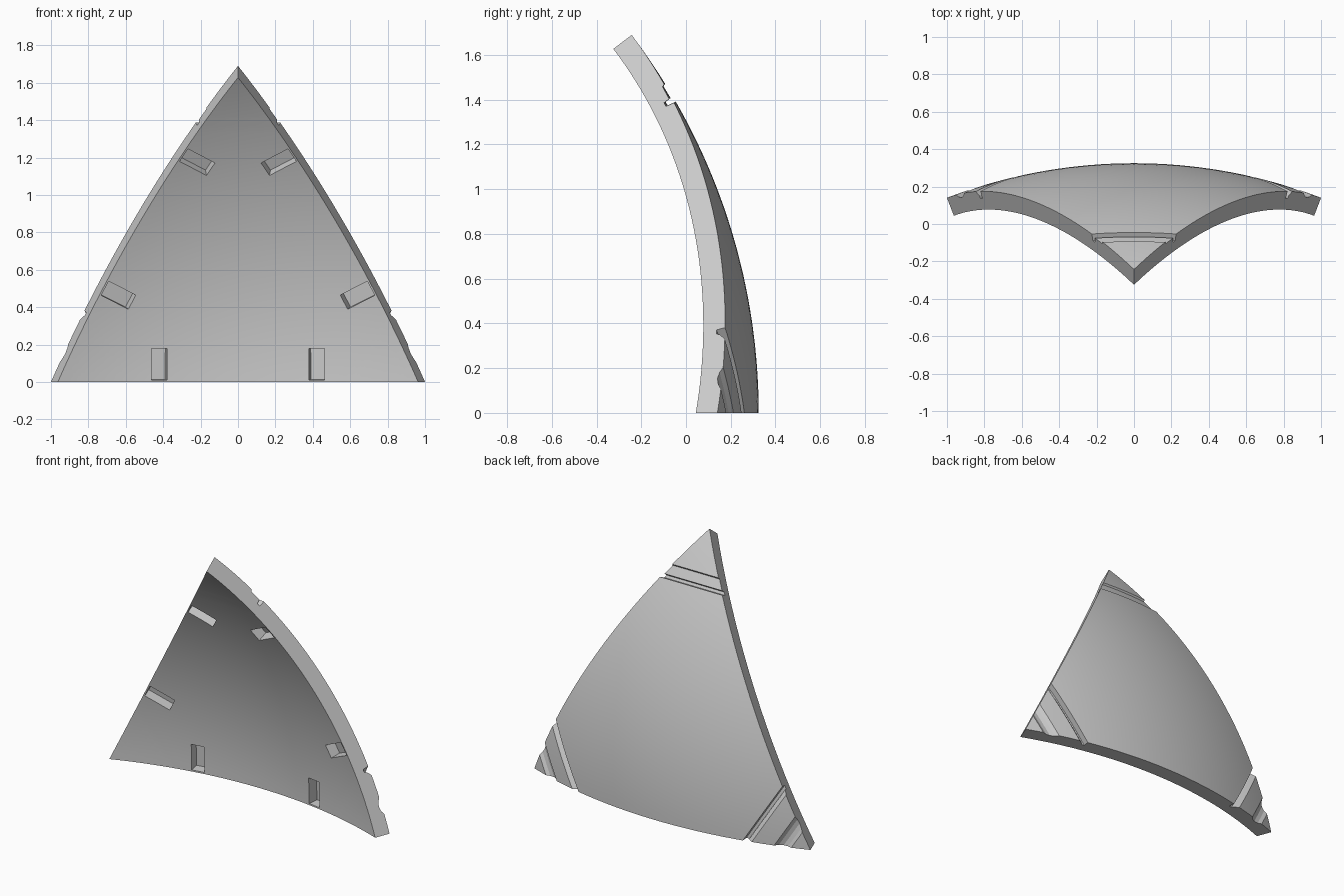
import bpy, bmesh, math
from mathutils import Vector, Matrix

cube = bpy.data.objects.get("Cube")
if cube:
    bpy.data.objects.remove(cube, do_unlink=True)

R = 2.798            # outer sphere radius
THICK = 0.103        # shell thickness
CENTRE = Vector((0, -2.473, 0))
RISE = math.radians(37.15)
HALF = math.asin(1 / R)

# Corner directions of the spherical triangle, seen from the sphere centre
left = Vector((math.sin(HALF), math.cos(HALF), 0))
right = Vector((-left.x, left.y, 0))
top = Vector((0, math.cos(RISE), math.sin(RISE)))

# Groove profiles: (distance from corner, depth)
TOP_PROFILE = [(0.265, 0), (0.27, 0.012), (0.332, 0.012), (0.336, 0.04),
               (0.354, 0.04), (0.358, 0)]
LOW_PROFILE = [(0.1, 0), (0.12, 0.015), (0.145, 0.022), (0.17, 0.015), (0.19, 0),
               (0.31, 0), (0.332, 0.025), (0.336, 0.04), (0.354, 0.04), (0.358, 0)]


def depth_at(profile, s):
    for (a, da), (b, db) in zip(profile, profile[1:]):
        if a <= s <= b:
            return da + (db - da) * (s - a) / (b - a)
    return 0


def make_object(name, bm):
    mesh = bpy.data.meshes.new(name)
    bm.to_mesh(mesh)
    bm.free()
    obj = bpy.data.objects.new(name, mesh)
    obj.location = CENTRE
    bpy.context.collection.objects.link(obj)
    return obj


# Curved triangular sheet
bm = bmesh.new()
bm.faces.new([bm.verts.new(c) for c in (left, top, right)])
bmesh.ops.subdivide_edges(bm, edges=bm.edges[:], cuts=35, use_grid_fill=True)
for v in bm.verts:
    v.co = v.co.normalized() * R

# Cut lines across each corner where the grooves bend
corners = []
for corner, others, profile in ((top, left + right, TOP_PROFILE),
                                (left, top + right, LOW_PROFILE),
                                (right, top + left, LOW_PROFILE)):
    tangent = (others - corner * others.dot(corner)).normalized()
    corners.append((corner, tangent, profile))
    for s, _ in profile:
        a = s / R
        bmesh.ops.bisect_plane(bm, geom=bm.verts[:] + bm.edges[:] + bm.faces[:],
                               plane_co=(0, 0, 0), dist=1e-5,
                               plane_no=tangent * math.cos(a) - corner * math.sin(a))
for v in bm.verts:
    v.co = v.co.normalized() * R

# Give the sheet thickness towards the sphere centre
outer = bm.verts[:]
result = bmesh.ops.extrude_face_region(bm, geom=bm.faces[:], use_keep_orig=True)
for v in result["geom"]:
    if isinstance(v, bmesh.types.BMVert):
        v.co = v.co.normalized() * (R - THICK)

# Sink the grooves into the outer skin
for v in outer:
    sink = 0
    for corner, tangent, profile in corners:
        s = math.atan2(v.co.dot(tangent), v.co.dot(corner)) * R
        sink = max(sink, depth_at(profile, round(s, 5)))
    v.co = v.co.normalized() * (R - sink)
bmesh.ops.recalc_face_normals(bm, faces=bm.faces[:])
panel = make_object("curved_panel", bm)

# Six pockets in the inner skin, two along each edge
bm = bmesh.new()
for a, b, c in ((left, right, top), (right, top, left), (top, left, right)):
    mid = (a + b).normalized()
    inward = a.cross(b).normalized()
    if inward.dot(c) < 0:
        inward = -inward
    along = inward.cross(mid)
    for side in (-1, 1):
        turn = side * 0.157
        base = mid * math.cos(turn) + along * math.sin(turn)
        tilt = 0.0353
        out = base * math.cos(tilt) + inward * math.sin(tilt)
        up = inward * math.cos(tilt) - base * math.sin(tilt)
        across = up.cross(out)
        frame = Matrix((across, out, up)).transposed().to_4x4()
        frame.translation = out * (R - THICK)
        bmesh.ops.create_cube(bm, size=1, matrix=frame @ Matrix.Diagonal((0.085, 0.13, 0.17, 1)))
bmesh.ops.recalc_face_normals(bm, faces=bm.faces[:])
cutter = make_object("pocket_cutter", bm)
cutter.hide_render = True

bpy.ops.object.select_all(action="DESELECT")
panel.select_set(True)
bpy.context.view_layer.objects.active = panel
cut = panel.modifiers.new("pockets", "BOOLEAN")
cut.operation = "DIFFERENCE"
cut.solver = "EXACT"
cut.object = cutter
bpy.ops.object.modifier_apply(modifier=cut.name)
bpy.data.objects.remove(cutter, do_unlink=True)

# Plain grey finish
grey = bpy.data.materials.new("plain_grey")
grey.use_nodes = True
colour = (0.6, 0.6, 0.6, 1)
grey.diffuse_color = colour
grey.node_tree.nodes["Principled BSDF"].inputs["Base Color"].default_value = colour
panel.data.materials.clear()
panel.data.materials.append(grey)
bpy.ops.object.shade_smooth_by_angle(angle=math.radians(20))
